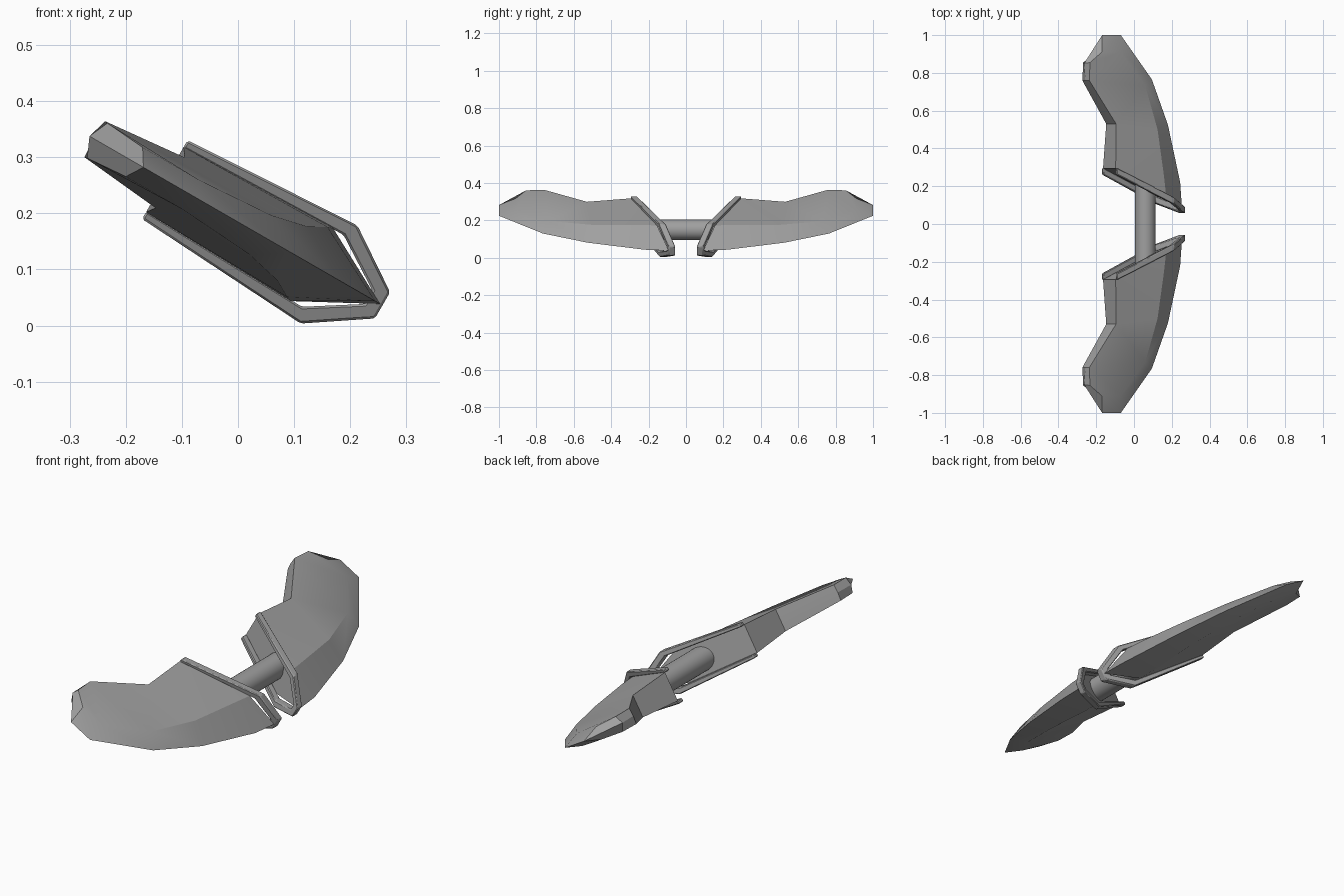
import bpy, bmesh, math
from mathutils import Vector

if "Cube" in bpy.data.objects:
    bpy.data.objects.remove(bpy.data.objects["Cube"])

TILT = math.radians(30)
MID = 0.16          # centre plane height along the tilted normal

mat = bpy.data.materials.new("grey")
mat.diffuse_color = (0.35, 0.35, 0.35, 1)
mat.use_nodes = True
mat.node_tree.nodes["Principled BSDF"].inputs["Base Color"].default_value = mat.diffuse_color


def place(u, y, h):
    """Chord position u, span y, offset h from the tilted centre plane."""
    w = MID + h
    return Vector((u * math.cos(TILT) + w * math.sin(TILT), y,
                   w * math.cos(TILT) - u * math.sin(TILT)))


def make(name, points, faces, side, bevel=0):
    bm = bmesh.new()
    vs = [bm.verts.new(place(u, side * y, h)) for u, y, h in points]
    for f in faces:
        bm.faces.new([vs[i] for i in f])
    bmesh.ops.remove_doubles(bm, verts=bm.verts[:], dist=0.0005)
    bmesh.ops.recalc_face_normals(bm, faces=bm.faces[:])
    me = bpy.data.meshes.new(name)
    bm.to_mesh(me)
    bm.free()
    me.materials.append(mat)
    ob = bpy.data.objects.new(name, me)
    bpy.context.collection.objects.link(ob)
    bpy.context.view_layer.objects.active = ob
    ob.select_set(True)
    bpy.ops.object.shade_smooth_by_angle(angle=math.radians(25))
    ob.select_set(False)
    if bevel:
        b = ob.modifiers.new("bevel", 'BEVEL')
        b.width, b.segments = bevel, 1
    return ob


def root(u):
    return 0.183 - 0.46 * u


# wing outline: upper edge (u, y, half thickness), then middle edge (u, y)
outline = [
    (-.243, root(-.243), .067, -.243, root(-.243)),
    (-.232, .53, .052, -.232, .53),
    (-.387, .76, .037, -.390, .76),
    (-.382, .855, .036, -.398, .85),
    (-.306, .91, .030, -.287, 1.0),
    (-.190, .91, .030, -.173, 1.0),
    (-.046, .73, .040, .017, .765),
    (.020, .50, .055, .115, .525),
    (.050, .25, .072, .190, .22),
    (.060, root(.06), .075, .200, root(.2)),
]
n = len(outline)
wing_pts = ([(u, y, h) for u, y, h, _, _ in outline]
            + [(u, y, 0) for _, _, _, u, y in outline]
            + [(u, y, -h) for u, y, h, _, _ in outline])
skin = [(0, 1, 7, 8), (0, 8, 9), (1, 2, 6, 7), (2, 3, 5, 6), (3, 4, 5)]
wing_faces = skin + [tuple(i + 2 * n for i in f) for f in skin]
for k in (0, n):
    for i in range(n - 1):
        wing_faces.append((k + i, k + i + 1, k + n + i + 1, k + n + i))
# flat wall closing the wing root
wing_faces.append((0, n, 2 * n, 3 * n - 1, 2 * n - 1, n - 1))

# open C-shaped collar: outer and inner outline
outer = [(-.243, .081), (.095, .101), (.205, .027)]
inner = [(-.243, .065), (.082, .074), (.176, .014)]
outer += [(u, -h) for u, h in reversed(outer)]
inner += [(u, -h) for u, h in reversed(inner)]
collar_pts = []
for (uo, ho), (ui, hi) in zip(outer, inner):
    collar_pts += [(uo, root(uo) - .033, ho), (uo, root(uo) + .002, ho),
                   (ui, root(ui) + .002, hi), (ui, root(ui) - .033, hi)]
collar_faces = [(0, 1, 2, 3), (20, 21, 22, 23)]
for k in range(0, 20, 4):
    for j in range(4):
        m = (j + 1) % 4
        collar_faces.append((k + j, k + m, k + m + 4, k + j + 4))

for side, label in ((-1, "front"), (1, "back")):
    make(label + "_wing", wing_pts, wing_faces, side)
    make(label + "_collar", collar_pts, collar_faces, side, 0.004)

# round rod joining both wings
ring = 32
rod_pts = [(-.023 + .055 * math.cos(a), y, .055 * math.sin(a))
           for y in (-.25, .25)
           for a in [2 * math.pi * i / ring for i in range(ring)]]
rod_faces = [(i, (i + 1) % ring, ring + (i + 1) % ring, ring + i)
             for i in range(ring)]
rod_faces += [tuple(range(ring)), tuple(range(ring, 2 * ring))]
make("joining_rod", rod_pts, rod_faces, 1)
